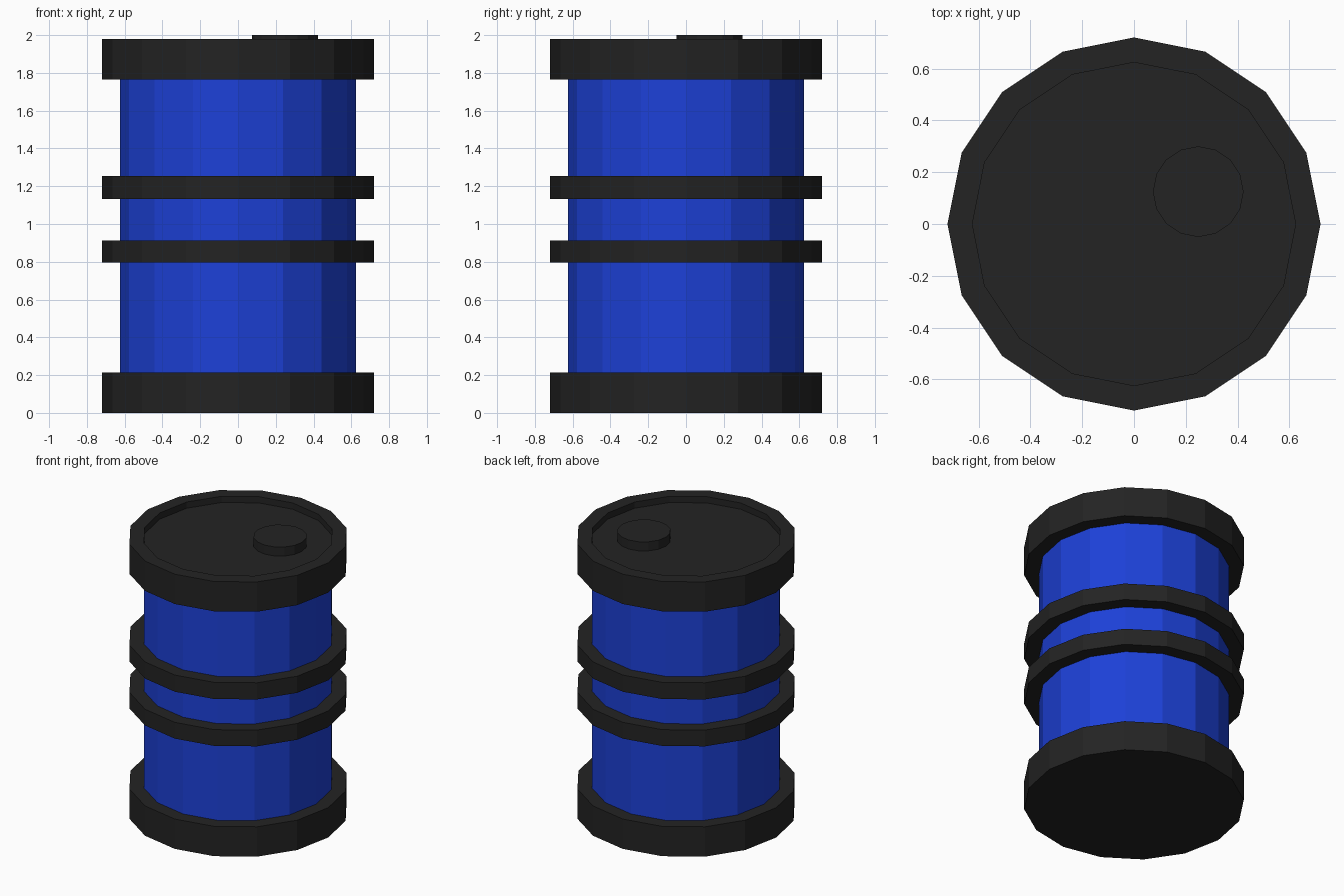
import bpy, bmesh
from math import cos, sin, tau

if "Cube" in bpy.data.objects:
    bpy.data.objects.remove(bpy.data.objects["Cube"])

SIDES = 16


def material(name, color):
    m = bpy.data.materials.new(name)
    m.diffuse_color = (*color, 1)
    m.use_nodes = True
    m.node_tree.nodes["Principled BSDF"].inputs["Base Color"].default_value = m.diffuse_color
    return m


BLUE = material("blue_paint", (0.012, 0.052, 0.68))
BLACK = material("black_rubber", (0.017, 0.017, 0.017))


def lathe(name, profile, mat, closed=False, centre=(0, 0)):
    """Spin (radius, z) points; open profiles get flat end caps."""
    bm = bmesh.new()
    rings = [[bm.verts.new((centre[0] + r * cos(tau * i / SIDES),
                            centre[1] + r * sin(tau * i / SIDES), z))
              for i in range(SIDES)] for r, z in profile]
    pairs = list(zip(rings, rings[1:]))
    if closed:
        pairs.append((rings[-1], rings[0]))
    else:
        bm.faces.new(rings[0][::-1])
        bm.faces.new(rings[-1])
    for a, b in pairs:
        for i in range(SIDES):
            j = (i + 1) % SIDES
            bm.faces.new((a[i], a[j], b[j], b[i]))
    bmesh.ops.recalc_face_normals(bm, faces=bm.faces)
    mesh = bpy.data.meshes.new(name)
    bm.to_mesh(mesh)
    bm.free()
    mesh.materials.append(mat)
    obj = bpy.data.objects.new(name, mesh)
    bpy.context.collection.objects.link(obj)
    return obj


R_BODY, R_RIM, FLOOR = 0.624, 0.72, 1.935

# Blue drum wall
lathe("drum_body", [(R_BODY, 0.2), (R_BODY, 1.78)], BLUE)

# Solid base
lathe("base_rim", [(R_RIM, 0), (R_RIM, 0.215)], BLACK)

# Two raised hoops around the middle
for name, z0, z1 in (("lower_hoop", 0.795, 0.912), ("upper_hoop", 1.133, 1.253)):
    lathe(name, [(R_BODY, z0), (R_RIM, z0), (R_RIM, z1), (R_BODY, z1)], BLACK, closed=True)

# Lid with a recessed top
lathe("lid_rim", [(R_RIM, 1.765), (R_RIM, 1.98), (R_BODY, 1.98), (R_BODY, FLOOR)], BLACK)

# Off-centre filler cap
lathe("filler_cap", [(0.175, FLOOR), (0.175, 2.0)], BLACK, centre=(0.248, 0.125))
